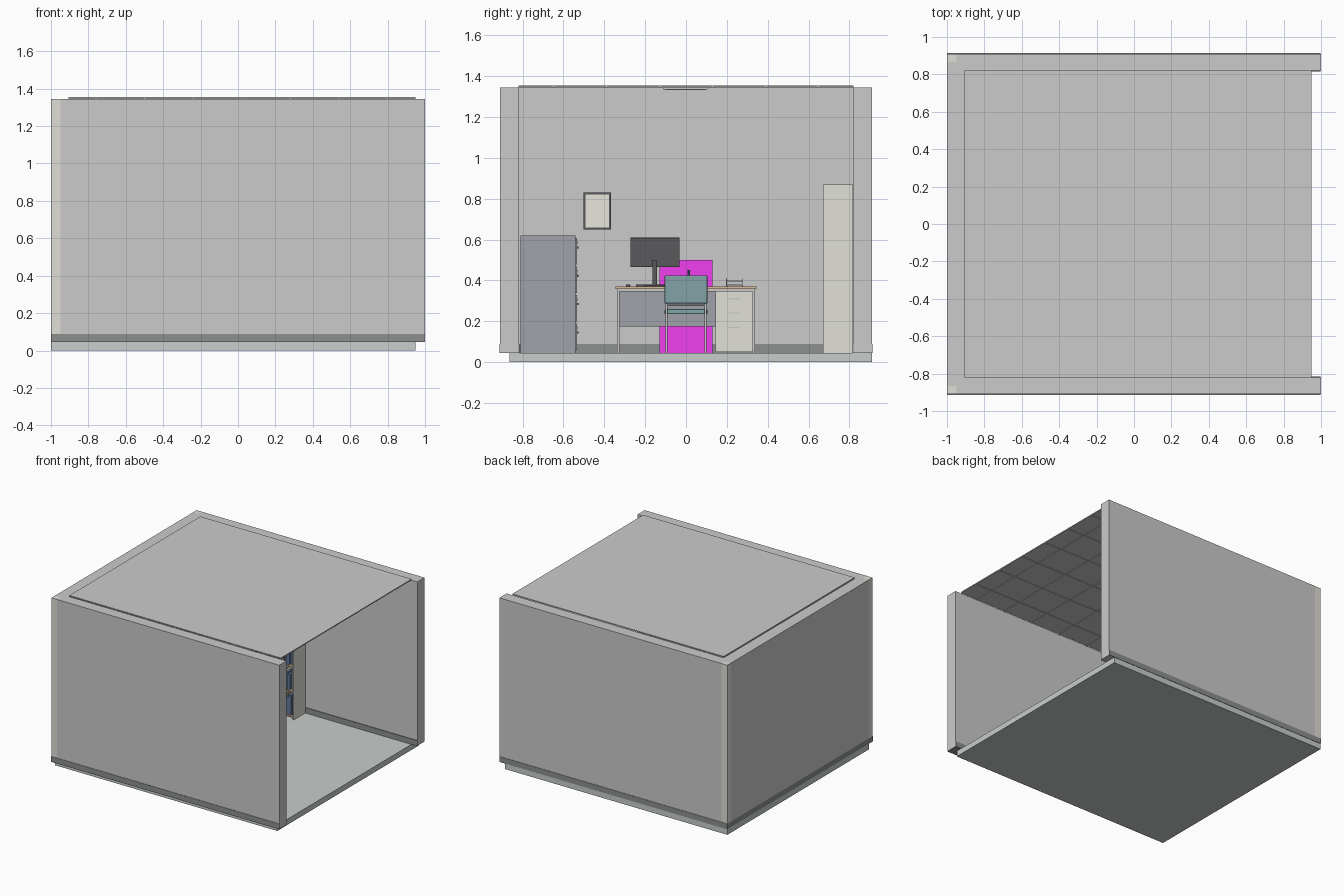
import bpy, math, random
from mathutils import Vector

if "Cube" in bpy.data.objects:
    bpy.data.objects.remove(bpy.data.objects["Cube"])

random.seed(4)
mats = {}
COL = {
    'wall': (.78, .79, .77), 'post': (.76, .73, .68), 'skirt': (.27, .28, .28), 'floor': (.58, .62, .61),
    'ceil': (.77, .76, .74), 'steel': (.35, .36, .40), 'wood': (.68, .50, .32), 'cream': (.75, .75, .69),
    'black': (.1, .1, .11), 'teal': (.22, .37, .38), 'pink': (.87, .05, .87), 'metal': (.6, .61, .62),
    'paper': (.82, .79, .74), 'lamp': (.95, .95, .9), 'navy': (.12, .2, .33), 'red': (.45, .15, .13),
    'olive': (.3, .35, .22),
}


def paint(ob, col):
    if col not in mats:
        mats[col] = bpy.data.materials.new(col)
        mats[col].diffuse_color = (*COL[col], 1)
    ob.data.materials.append(mats[col])
    return ob


def box(name, x, y, z, col, bevel=0):
    """Box from (min, max) ranges on each axis."""
    bpy.ops.mesh.primitive_cube_add(size=1, location=[(a + b) / 2 for a, b in (x, y, z)])
    ob = bpy.context.object
    ob.name = name
    ob.scale = [b - a for a, b in (x, y, z)]
    bpy.ops.object.transform_apply(location=False, rotation=False, scale=True)
    if bevel:
        m = ob.modifiers.new('bevel', 'BEVEL')
        m.width, m.segments = bevel, 2
    return paint(ob, col)


def rod(name, a, b, r, col, n=12):
    """Cylinder between two points."""
    a, b = Vector(a), Vector(b)
    bpy.ops.mesh.primitive_cylinder_add(vertices=n, radius=r, depth=(b - a).length, location=(a + b) / 2)
    ob = bpy.context.object
    ob.name = name
    ob.rotation_euler = (b - a).to_track_quat('Z', 'Y').to_euler()
    bpy.ops.object.shade_smooth_by_angle()
    return paint(ob, col)


F = .045   # floor level
T = 1.345  # wall top

# Room shell, open on the right
box('floor_slab', (-1, .95), (-.865, .91), (0, F), 'floor')
box('back_wall', (-.95, 1), (.82, .91), (F, T), 'wall')
box('front_wall', (-.95, 1), (-.91, -.82), (F, T), 'wall')
box('left_wall', (-1, -.905), (-.865, .865), (F, T), 'wall')
for s, n in ((-1, 'front'), (1, 'back')):
    y = sorted((s * .865, s * .91))
    box(n + '_corner_post', (-1, -.95), y, (F, T), 'post')
    ys = sorted((s * .815, s * .913))
    box(n + '_skirting', (-1, .998), ys, (F, .088), 'skirt')
box('left_skirting', (-1.0, -.9), (-.815, .815), (F, .088), 'skirt')

# Suspended ceiling with grid bars and a light panel
box('ceiling_panel', (-.905, .95), (-.82, .82), (1.347, 1.355), 'ceil')
for i in range(6):
    c = -.65 + i * .26
    box('ceiling_bar_long', (-.905, .95), (c - .005, c + .005), (1.343, 1.348), 'metal')
for i in range(7):
    c = .02 + (i - 3) * .26
    box('ceiling_bar_cross', (c - .005, c + .005), (-.82, .82), (1.343, 1.348), 'metal')
box('ceiling_light_frame', (-.19, .21), (-.11, .105), (1.334, 1.348), 'metal')
box('ceiling_light_diffuser', (-.18, .2), (-.1, .095), (1.332, 1.336), 'lamp')

# Filing cabinet facing the back wall
fx0, fx1 = -.86, -.66
box('filing_cabinet', (fx0, fx1), (-.81, -.54), (F, .62), 'steel')
for i in range(4):
    z = .06 + i * .139
    box('file_drawer_front', (fx0 + .008, fx1 - .008), (-.54, -.534), (z, z + .13), 'steel')
    box('file_drawer_handle', (fx0 + .065, fx1 - .065), (-.534, -.526), (z + .08, z + .09), 'black')
    box('file_drawer_label', (fx0 + .08, fx1 - .08), (-.534, -.531), (z + .1, z + .116), 'paper')

# Bookcase against the back wall
bx0, bx1, by0, by1, bt = -.37, .02, .67, .818, .87
box('bookcase_left_side', (bx0, bx0 + .01), (by0, by1), (F, bt), 'cream')
box('bookcase_right_side', (bx1 - .01, bx1), (by0, by1), (F, bt), 'cream')
box('bookcase_back', (bx0 + .01, bx1 - .01), (by1 - .006, by1), (F, bt), 'cream')
for i in range(5):
    z = .07 + i * .1975
    box('bookcase_shelf', (bx0 + .01, bx1 - .01), (by0 + .003, by1 - .006), (z - .01, z), 'wood')
    x = bx0 + .014
    while i < 4:
        w = random.uniform(.016, .034)
        if x + w > bx1 - .012:
            break
        h = random.uniform(.12, .165)
        box('book', (x, x + w), (by0 + random.uniform(.012, .03), by1 - .02), (z, z + h),
            random.choice(('navy', 'navy', 'red', 'olive', 'steel', 'black')))
        x += w + .002

# Desk with modesty panel and drawer pedestal
dx0, dx1, dt = -.37, -.03, .37
box('desk_top', (dx0, dx1), (-.345, .345), (.357, dt), 'wood')
for x in (dx0 + .02, dx1 - .02):
    for s in (-1, 1):
        box('desk_leg', (x - .007, x + .007), (s * .332 - .006, s * .332 + .006), (F, .357), 'metal')
    box('desk_rail', (x - .006, x + .006), (-.33, .33), (.345, .357), 'metal')
box('modesty_panel', (dx1 - .06, dx1 - .052), (-.325, .145), (.175, .35), 'steel')
box('desk_pedestal', (dx0 + .03, dx1 - .035), (.145, .325), (F + .005, .346), 'cream')
for i in range(3):
    z = (.16, .23, .3)[i]
    box('pedestal_drawer', (dx1 - .035, dx1 - .031), (.15, .32), (z - .035 if i else .06, z + .03), 'cream')
    box('pedestal_handle', (dx1 - .031, dx1 - .026), (.205, .265), (z + .007, z + .013), 'metal')

# Monitor, keyboard and mouse
mx, my = -.14, -.152
box('monitor_body', (mx, mx + .016), (my - .12, my + .12), (.465, .61), 'black', .003)
box('monitor_screen', (mx - .001, mx + .001), (my - .112, my + .112), (.475, .602), 'steel')
box('monitor_neck', (mx + .016, mx + .026), (my - .011, my + .011), (.377, .5), 'black')
box('monitor_base', (mx - .03, mx + .05), (my - .055, my + .055), (dt, .378), 'black')
box('keyboard', (-.29, -.225), (-.245, -.055), (dt, .379), 'black')
box('mouse', (-.28, -.245), (-.295, -.273), (dt, .381), 'black', .004)

# Pen cup and letter tray
rod('pen_cup', (-.15, .012, dt), (-.15, .012, .425), .016, 'black', 16)
for dx, dy in ((-.005, .003), (.006, -.002), (0, .007)):
    rod('pen', (-.15, .012, .38), (-.15 + dx, .012 + dy, .45), .0025, 'navy', 6)
for z in (.372, .394):
    box('tray_base', (-.22, -.12), (.195, .28), (z, z + .003), 'metal')
    box('tray_papers', (-.215, -.125), (.203, .272), (z + .003, z + .009), 'paper')
    for y in (.195, .277):
        box('tray_side', (-.22, -.12), (y, y + .003), (z, z + .016), 'metal')
for x in (-.218, -.125):
    for y in (.196, .276):
        box('tray_support', (x, x + .004), (y, y + .004), (dt, .41), 'metal')

# Plain block standing in for the desk chair
box('desk_chair_block', (-.66, -.4), (-.13, .13), (F, .5), 'pink')

# Visitor chair facing the desk
cx0, cx1 = .03, .23
box('visitor_seat', (cx0, cx1 - .01), (-.105, .105), (.235, .26), 'teal', .006)
box('visitor_backrest', (cx1, cx1 + .018), (-.105, .105), (.287, .425), 'teal', .006)
for s in (-1, 1):
    y = s * .096
    rod('visitor_front_leg', (cx0 + .01, y, F), (cx0 + .01, y, .24), .005, 'metal')
    rod('visitor_rear_leg', (cx1, y, F), (cx1, y, .4), .005, 'metal')
    rod('visitor_side_rail', (cx0 + .01, y, .23), (cx1, y, .23), .005, 'metal')
rod('visitor_rear_rail', (cx1, -.096, .278), (cx1, .096, .278), .004, 'metal')

# Picture on the far wall
p = (-.905, -.893)
box('picture_print', (-.905, -.897), (-.495, -.375), (.66, .825), 'paper')
for z in (.65, .822):
    box('picture_frame_rail', p, (-.502, -.368), (z, z + .009), 'black')
for y in (-.502, -.377):
    box('picture_frame_stile', p, (y, y + .009), (.65, .831), 'black')

for m in bpy.data.materials:
    if m.users and not m.is_grease_pencil:
        m.use_nodes = True
        m.node_tree.nodes["Principled BSDF"].inputs["Base Color"].default_value = m.diffuse_color
